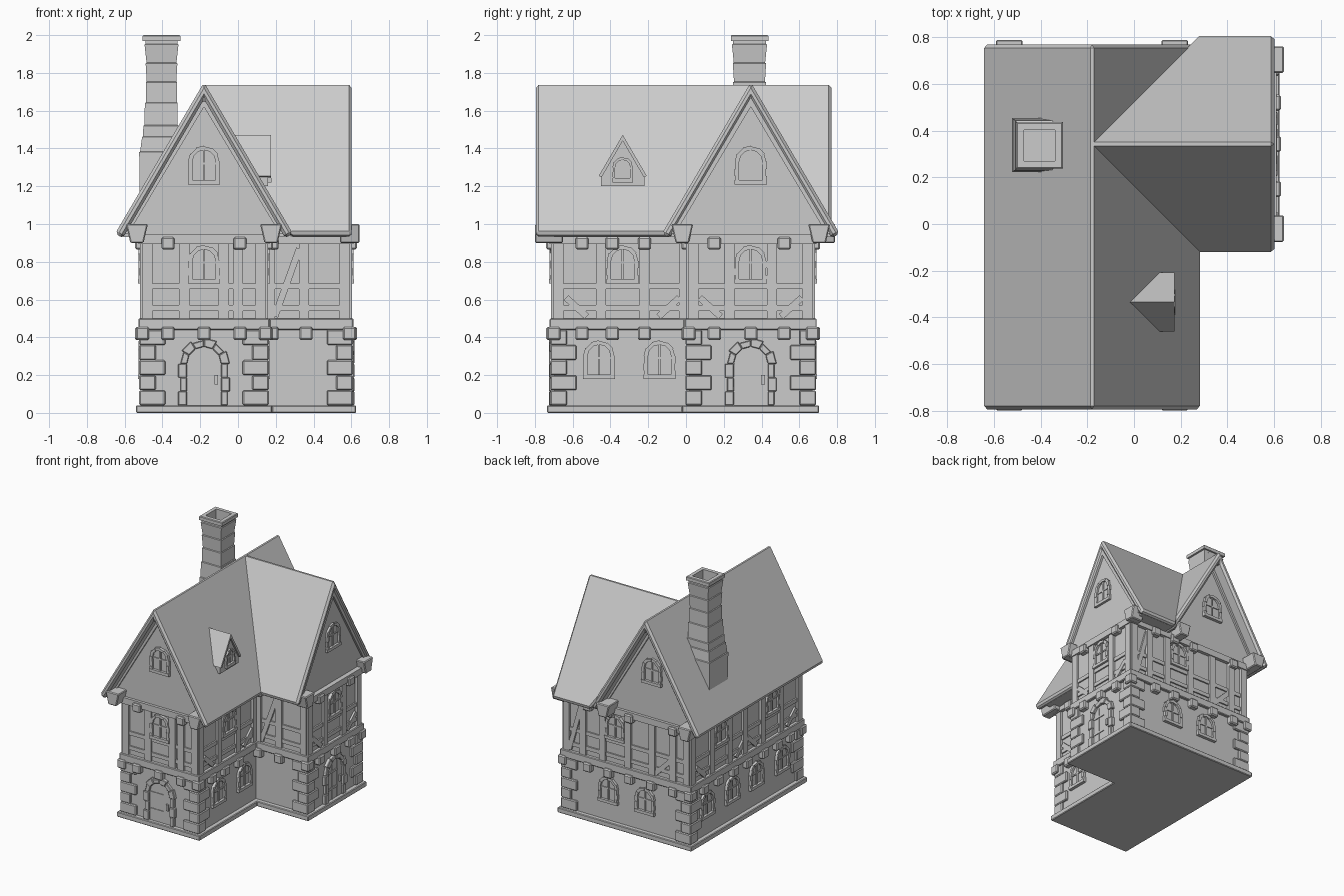
import bpy, bmesh, math
from mathutils import Vector

if "Cube" in bpy.data.objects:
    bpy.data.objects.remove(bpy.data.objects["Cube"])

stone = bpy.data.materials.new("plain_grey")
stone.diffuse_color = (0.6, 0.6, 0.6, 1)
stone.use_nodes = True
stone.node_tree.nodes["Principled BSDF"].inputs["Base Color"].default_value = stone.diffuse_color
parts = {}

# Footprint: main block x0..x1, y0..y1 and a side wing out to x3, y2..y1
X0, X1, X3 = -0.505, 0.145, 0.59
Y0, Y2, Y1 = -0.70, 0.015, 0.67
CX, CY = -0.18, 0.343
# Walls: (running axis, plane position, outward sign)
FRONT, BACK, LEFT = ('x', Y0, -1), ('x', Y1, 1), ('y', X0, -1)
RIGHT, WING, WFRONT = ('y', X1, 1), ('y', X3, 1), ('x', Y2, -1)


def mesh(name):
    return parts.setdefault(name, bmesh.new())


def loft(name, rings):
    bm = mesh(name)
    vs = [[bm.verts.new(p) for p in r] for r in rings]
    n = len(vs[0])
    for a, b in zip(vs, vs[1:]):
        for i in range(n):
            bm.faces.new((a[i], a[(i + 1) % n], b[(i + 1) % n], b[i]))
    bm.faces.new(vs[0])
    bm.faces.new(vs[-1])


def prism(name, wall, prof, d0, d1):
    """Profile of (u, z) on a wall, extruded from depth d0 to d1 outward."""
    ax, plane, s = wall
    def at(u, d, z):
        return (u, plane + s * d, z) if ax == 'x' else (plane + s * d, u, z)
    loft(name, [[at(u, d, z) for u, z in prof] for d in (d0, d1)])


def box(name, wall, u0, u1, z0, z1, d, d0=-0.01):
    prism(name, wall, [(u0, z0), (u1, z0), (u1, z1), (u0, z1)], d0, d)


def brace(wall, u0, z0, u1, z1, w=0.035):
    k = w / 2 / math.hypot(u1 - u0, z1 - z0)
    a, b = -(z1 - z0) * k, (u1 - u0) * k
    prism("timber_braces", wall, [(u0 + a, z0 + b), (u1 + a, z1 + b),
                                  (u1 - a, z1 - b), (u0 - a, z0 - b)], -0.01, 0.011)


def storey(name, off, z0, z1):
    pts = [(X0 - off, Y0 - off), (X1 + off, Y0 - off), (X1 + off, Y2 - off),
           (X3 + off, Y2 - off), (X3 + off, Y1 + off), (X0 - off, Y1 + off)]
    loft(name, [[(x, y, z) for x, y in pts] for z in (z0, z1)])


def arch(u, z0, hw, h, n=6):
    """Open arch line from lower right over the top to lower left."""
    zs = z0 + h - hw
    side = [z0 + (zs - z0) * i / 3 for i in range(3)]
    top = [(u + hw * math.cos(math.pi * i / n), zs + hw * math.sin(math.pi * i / n))
           for i in range(n + 1)]
    return [(u + hw, z) for z in side] + top + [(u - hw, z) for z in side[::-1]]


def surround(name, wall, u, z0, hw, h, t, d, wobble):
    """Stones around an arched opening, every second one larger."""
    inner, outer = arch(u, z0, hw, h), arch(u, z0, hw + t, h + t)
    for i in range(len(inner) - 1):
        k = wobble if i % 2 else 1
        o = [tuple(a + (b - a) * k for a, b in zip(inner[j], outer[j])) for j in (i, i + 1)]
        prism(name, wall, [inner[i], o[0], o[1], inner[i + 1]], -0.01, d if i % 2 else d - 0.004)


def window(wall, u, z0, w=0.17, h=0.20, d=0.0):
    t = 0.14 * w
    hw = w / 2 - t
    prism("window_panes", wall, arch(u, z0, hw, h - t), -0.01, d + 0.004)
    surround("window_surrounds", wall, u, z0, hw, h - t, t, d + 0.022, 0.85)
    box("window_sills", wall, u - w / 2, u + w / 2, z0 - 0.005, z0 + 0.018, d + 0.024)
    box("window_bars", wall, u - 0.006, u + 0.006, z0, z0 + h - t, d + 0.012)
    box("window_bars", wall, u - hw, u + hw, z0 + h * 0.5, z0 + h * 0.5 + 0.011, d + 0.011)


def door(wall, u):
    prism("doors", wall, arch(u, 0.04, 0.09, 0.31), -0.01, 0.006)
    surround("door_surrounds", wall, u, 0.04, 0.09, 0.31, 0.035, 0.026, 1.35)
    for k in (-0.03, 0.03):
        box("door_strips", wall, u + k - 0.002, u + k + 0.002, 0.04, 0.33, 0.009)
    for z in (0.12, 0.25):
        box("door_hinges", wall, u - 0.088, u + 0.03, z, z + 0.016, 0.012)
    box("door_handles", wall, u + 0.055, u + 0.075, 0.15, 0.20, 0.018)


# Storeys and horizontal beams
storey("foundation", 0.035, 0, 0.04)
storey("ground_floor_walls", 0, 0.04, 0.46)
storey("floor_beam", 0.022, 0.44, 0.50)
storey("upper_floor_walls", -0.004, 0.50, 0.92)
storey("eave_beam", 0.022, 0.895, 0.945)

# Corner stones
for cx, cy, sx, sy in ((X0, Y0, 1, 1), (X1, Y0, -1, 1), (X0, Y1, 1, -1),
                       (X3, Y1, -1, -1), (X3, Y2, -1, 1)):
    for i in range(5):
        lx, ly = ((0.12, 0.07), (0.07, 0.12))[i % 2]
        xs, ys = (cx - sx * 0.018, cx + sx * lx), (cy - sy * 0.018, cy + sy * ly)
        z = 0.04 + 0.08 * i
        loft("corner_stones", [[(xs[0], ys[0], k), (xs[1], ys[0], k),
                                (xs[1], ys[1], k), (xs[0], ys[1], k)] for k in (z, z + 0.079)])

# Timber framing: wall, extent, inner posts
for wall, a, b, posts in ((FRONT, X0, X1, (-0.285, -0.075, 0.0)),
                          (BACK, X0, X3, (-0.36, -0.18, 0.03, 0.25, 0.42)),
                          (LEFT, Y0, Y1, (-0.45, -0.22, 0.0, 0.19, 0.41)),
                          (RIGHT, Y0, Y2, (-0.45, -0.22)),
                          (WING, Y2, Y1, (0.23, 0.455)),
                          (WFRONT, X1, X3, (0.35,))):
    for p in (a + 0.025, *posts, b - 0.025):
        box("timber_posts", wall, p - 0.027, p + 0.027, 0.48, 0.92, 0.014)
    for z in (0.54, 0.655):
        box("timber_rails", wall, a, b, z, z + 0.03, 0.007)
brace(WFRONT, 0.195, 0.51, 0.325, 0.87)
brace(BACK, 0.54, 0.51, 0.44, 0.87)
brace(BACK, -0.20, 0.51, -0.34, 0.65)
for wall, c, hw in ((RIGHT, -0.335, 0.31), (WING, CY, 0.28), (LEFT, -0.335, 0.31), (LEFT, 0.3, 0.31)):
    for s in (-1, 1):
        brace(wall, c + s * (hw - 0.01), 0.61, c + s * (hw - 0.12), 0.51)

# Beam ends under both horizontal beams
for wall, us in ((FRONT, (-0.37, -0.18, 0.01)), (BACK, (-0.37, -0.18, 0.01, 0.19, 0.37)),
                 (LEFT, (-0.55, -0.39, -0.22, -0.02, 0.15, 0.34, 0.52)),
                 (RIGHT, (-0.55, -0.39, -0.22)), (WING, (0.15, CY, 0.52)),
                 (WFRONT, (0.18, 0.36))):
    for i, u in enumerate(us):
        box("beam_ends", wall, u - 0.035, u + 0.035, 0.385, 0.455, 0.04)
        if abs(u - CX) > 0.02 and abs(u - CY) > 0.02:
            box("beam_ends", wall, u - 0.035, u + 0.035, 0.865, 0.93, 0.04)
for cx, cy, sx, sy in ((X0, Y0, 1, 1), (X1, Y0, -1, 1), (X0, Y1, 1, -1),
                       (X3, Y1, -1, -1), (X3, Y2, -1, 1)):
    x, y = sorted((cx - sx * 0.035, cx + sx * 0.035)), cy - sy * 0.035
    box("beam_ends", ('x', cy, -sy), x[0], x[1], 0.385, 0.455, 0.035, -0.035)

# Tapered corbels below the gable corners
for wall, us, d in ((FRONT, (X0 - 0.03, X1 + 0.03), 0.10), (BACK, (X0 - 0.03, X1 + 0.03), 0.12),
                    (WING, (Y2 - 0.035, Y1 + 0.035), 0.053)):
    for u in us:
        prism("gable_corbels", wall, [(u - 0.035, 0.90), (u + 0.035, 0.90),
                                      (u + 0.058, 1.0), (u - 0.058, 1.0)], -0.05, d)

# Doors and windows
door(FRONT, CX)
door(WING, CY)
for wall, c in ((FRONT, CX), (WING, CY), (RIGHT, -0.335), (LEFT, -0.335), (LEFT, 0.30), (BACK, 0.14)):
    window(wall, c, 0.69)
for wall, us in ((RIGHT, (-0.46, -0.14)), (LEFT, (-0.46, -0.14, 0.16, 0.47)), (BACK, (0.20, -0.12))):
    for u in us:
        window(wall, u, 0.185)
for wall, c in ((FRONT, CX), (BACK, CX), (WING, CY)):
    window(wall, c, 1.215, d=-0.015 if wall is WING else 0)


# Roofs and gable walls
def chevron(c):
    return [(c - 0.47, 0.95), (c, 1.75), (c + 0.47, 0.95), (c + 0.43, 0.925), (c, 1.66), (c - 0.43, 0.925)]


def gable(c):
    return [(c - 0.44, 0.932), (c + 0.44, 0.932), (c, 1.68)]


def rake(c):
    return [(c - 0.44, 0.95), (c, 1.68), (c + 0.44, 0.95), (c + 0.40, 0.95), (c, 1.62), (c - 0.40, 0.95)]


prism("main_roof", FRONT, chevron(CX), 0.095, Y0 - 0.77)
prism("main_gable", FRONT, gable(CX), 0, Y0 - Y1)
prism("wing_roof", WING, chevron(CY), 0.012, -0.8)
prism("wing_gable", WING, gable(CY), -0.015, -0.8)
for wall, c, d in ((FRONT, CX, 0.015), (BACK, CX, 0.015), (WING, CY, 0.002)):
    prism("gable_boards", wall, rake(c), -0.03, d)

# Trim the wing along the valley with the main roof
for name in ("wing_roof", "wing_gable"):
    bm = mesh(name)
    bmesh.ops.bisect_plane(bm, geom=bm.verts[:] + bm.edges[:] + bm.faces[:], dist=1e-5,
                           plane_co=(CX + 0.45, 0, 0.95), plane_no=(0.8, 0, 0.47), clear_inner=True)
    bmesh.ops.holes_fill(bm, edges=[e for e in bm.edges if e.is_boundary])

# Dormer
DORMER = ('y', 0.16, 1)
dc = -0.335
prism("dormer_body", DORMER, [(dc - 0.115, 1.2), (dc + 0.115, 1.2), (dc + 0.115, 1.26),
                              (dc, 1.455), (dc - 0.115, 1.26)], -0.25, 0)
prism("dormer_roof", DORMER, [(dc - 0.127, 1.255), (dc, 1.472), (dc + 0.127, 1.255), (dc + 0.112, 1.247),
                              (dc, 1.44), (dc - 0.112, 1.247)], -0.25, 0.014)
window(DORMER, dc, 1.225, 0.11, 0.13, -0.006)

# Chimney: flared courses, then a hollow cap
rings = []


def ring(z, x0, x1, y0, y1, o=0.0):
    rings.append([(x0 - o, y0 - o, z), (x1 + o, y0 - o, z), (x1 + o, y1 + o, z), (x0 - o, y1 + o, z)])


for z, x0, x1, y0, y1 in ((1.05, -.522, -.30, .222, .455), (1.38, -.520, -.31, .225, .452),
                          (1.46, -.505, -.315, .235, .44), (1.52, -.498, -.318, .24, .435),
                          (1.64, -.490, -.322, .248, .425), (1.75, -.485, -.325, .252, .42),
                          (1.85, -.486, -.324, .251, .421), (1.95, -.492, -.318, .246, .426)):
    ring(z, x0, x1, y0, y1, 0.003)
    ring(z + 0.004, x0, x1, y0, y1, -0.002)
ring(1.97, -.49, -.32, .248, .424)
for z, o in ((1.97, 0.015), (1.995, 0.015), (2.0, 0.01), (2.0, -0.018), (1.92, -0.018)):
    ring(z, -.49, -.32, .252, .422, o)
loft("chimney", rings)

# Turn every part into an object, with chamfers on the chunky ones
chamfer = {"main_roof": 0.015, "wing_roof": 0.015, "beam_ends": 0.008, "corner_stones": 0.006,
           "gable_corbels": 0.006, "door_surrounds": 0.004, "floor_beam": 0.005, "foundation": 0.005}
for name, bm in parts.items():
    bmesh.ops.recalc_face_normals(bm, faces=bm.faces[:])
    me = bpy.data.meshes.new(name)
    bm.to_mesh(me)
    bm.free()
    me.materials.append(stone)
    ob = bpy.data.objects.new(name, me)
    bpy.context.collection.objects.link(ob)
    if name in chamfer:
        mod = ob.modifiers.new("chamfer", 'BEVEL')
        mod.width, mod.segments, mod.limit_method = chamfer[name], 1, 'ANGLE'
